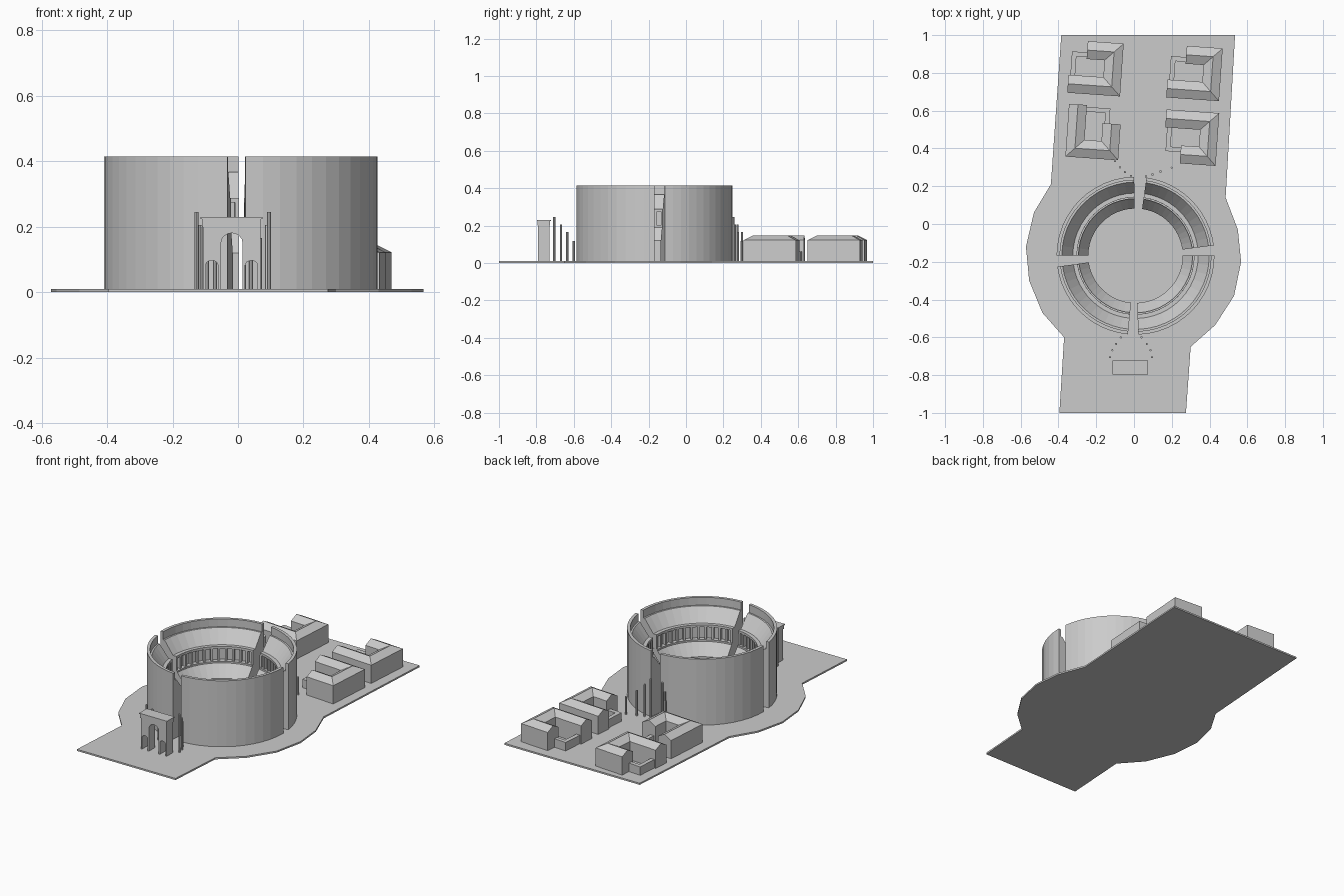
import bpy, bmesh
from math import sin, cos, pi, radians
from mathutils import Matrix, Vector

if "Cube" in bpy.data.objects:
    bpy.data.objects.remove(bpy.data.objects["Cube"], do_unlink=True)

stone = bpy.data.materials.new("pale_grey_stone")
stone.use_nodes = True
stone.diffuse_color = (0.6, 0.6, 0.6, 1)
stone.node_tree.nodes["Principled BSDF"].inputs["Base Color"].default_value = (0.6, 0.6, 0.6, 1)

GROUND = 0.01
RING = Vector((0.008, -0.168, 0))


def finish(name, bm, matrix=Matrix()):
    bmesh.ops.transform(bm, matrix=matrix, verts=bm.verts)
    bmesh.ops.recalc_face_normals(bm, faces=bm.faces)
    mesh = bpy.data.meshes.new(name)
    bm.to_mesh(mesh)
    bm.free()
    mesh.materials.append(stone)
    obj = bpy.data.objects.new(name, mesh)
    bpy.context.collection.objects.link(obj)
    return obj


def prism(bm, points, offset):
    """Extrude a closed 3D outline along an offset."""
    face = bm.faces.new([bm.verts.new(p) for p in points])
    new = bmesh.ops.extrude_face_region(bm, geom=[face], use_keep_orig=True)["geom"]
    verts = [v for v in new if isinstance(v, bmesh.types.BMVert)]
    bmesh.ops.translate(bm, vec=offset, verts=verts)


def box(bm, x0, x1, y0, y1, z0, z1):
    prism(bm, [(x0, y0, z0), (x1, y0, z0), (x1, y1, z0), (x0, y1, z0)], (0, 0, z1 - z0))


def loft(bm, sections):
    """Join matching closed sections into one capped solid."""
    rows = [[bm.verts.new(p) for p in s] for s in sections]
    n = len(rows[0])
    for a, b in zip(rows, rows[1:]):
        for i in range(n):
            bm.faces.new((a[i], a[(i + 1) % n], b[(i + 1) % n], b[i]))
    bm.faces.new(rows[0])
    bm.faces.new(rows[-1])


# Ground plate
outline = [(-0.385, 1), (0.535, 1), (0.485, 0.14), (0.55, -0.03), (0.567, -0.2),
           (0.53, -0.38), (0.43, -0.535), (0.30, -0.65), (0.275, -1), (-0.395, -1),
           (-0.37, -0.6), (-0.485, -0.47), (-0.555, -0.3), (-0.572, -0.12),
           (-0.53, 0.06), (-0.44, 0.21)]
bm = bmesh.new()
prism(bm, [(x, y, 0) for x, y in outline], (0, 0, GROUND))
finish("ground_plate", bm)

# Four tiered arena quadrants with a pillared gallery
profile = [(0.418, GROUND), (0.418, 0.415), (0.40, 0.415), (0.40, 0.367), (0.39, 0.367),
           (0.332, 0.288), (0.31, 0.288), (0.31, 0.274), (0.33, 0.274), (0.33, 0.20),
           (0.302, 0.20), (0.302, 0.19), (0.25, 0.12), (0.25, GROUND)]
quadrants = {"back_left": (7.5, 82), "back_right": (91, 180),
             "front_right": (188, 264.5), "front_left": (272, 360)}
for name, (start, end) in quadrants.items():
    steps = 12
    angles = [radians(start + (end - start) * i / steps) for i in range(steps + 1)]
    bm = bmesh.new()
    loft(bm, [[(r * cos(a), r * sin(a), z) for r, z in profile] for a in angles])
    finish("arena_" + name, bm, Matrix.Translation(RING))
    bm = bmesh.new()
    for a in angles:
        a = min(max(a, angles[0] + 0.02), angles[-1] - 0.02)
        rotated = bmesh.new()
        box(rotated, 0.309, 0.331, -0.006, 0.006, 0.199, 0.275)
        bmesh.ops.rotate(rotated, matrix=Matrix.Rotation(a, 3, 'Z'), verts=rotated.verts)
        piece = bpy.data.meshes.new("pillar")
        rotated.to_mesh(piece)
        rotated.free()
        bm.from_mesh(piece)
        bpy.data.meshes.remove(piece)
    finish("gallery_pillars_" + name, bm, Matrix.Translation(RING))


# Gabled courtyard blocks, open on one side with a low wall
def courtyard_block(name, x, y, turn=0, flip=1):
    h, w, eave, ridge = 0.14, 0.095, 0.122, 0.147
    # Centre line of the U with the direction toward its outside at each point
    c = h - w / 2
    path = [((-h, -c), (0, -1)), ((c, -c), (1, -1)), ((c, c), (1, 1)), ((-0.05, c), (0, 1))]
    gable = [(1, GROUND), (1, eave), (0, ridge), (-1, eave), (-1, GROUND)]
    place = (Matrix.Translation((x, y, 0)) @ Matrix.Rotation(radians(turn - 4), 4, 'Z')
             @ Matrix.Diagonal((1, flip, 1, 1)))
    bm = bmesh.new()
    loft(bm, [[(p[0] + d[0] * s * w / 2, p[1] + d[1] * s * w / 2, z) for s, z in gable]
              for p, d in path])
    finish(name, bm, place)
    bm = bmesh.new()
    box(bm, -0.13, -0.105, -0.05, 0.08, GROUND, 0.062)
    box(bm, -0.105, -0.05, 0.055, 0.08, GROUND, 0.062)
    finish(name + "_low_wall", bm, place)


courtyard_block("block_back_right", -0.204, 0.825)
courtyard_block("block_back_left", 0.32, 0.80)
courtyard_block("block_middle_right", -0.214, 0.487, turn=-90)
courtyard_block("block_middle_left", 0.302, 0.457, flip=-1)


# Gate: one outline that runs in and out of three pointed arches
def arch(x0, x1, spring, peak):
    mid, half = (x0 + x1) / 2, (x1 - x0) / 2
    curve = [(mid - half * cos(t * pi / 8), spring + (peak - spring) * sin(t * pi / 8))
             for t in range(9)]
    return [(x0, GROUND)] + curve + [(x1, GROUND)]


gate = [(-0.107, GROUND)]
for opening in ((-0.099, -0.061, 0.082, 0.097), (-0.052, 0.014, 0.15, 0.181),
                (0.022, 0.06, 0.082, 0.097)):
    gate += arch(*opening)
gate += [(0.068, GROUND), (0.068, 0.20), (-0.107, 0.20)]
bm = bmesh.new()
prism(bm, [(x, -0.79, z) for x, z in gate], (0, 0.06, 0))
finish("gate_arches", bm)
bm = bmesh.new()
box(bm, -0.11, 0.071, -0.794, -0.726, 0.20, 0.224)
box(bm, -0.114, 0.075, -0.797, -0.723, 0.224, 0.23)
finish("gate_attic", bm)

# Curved rows of posts, stepping down in height
rows = {"front_right": [(-0.127, -0.705), (-0.115, -0.668), (-0.095, -0.635), (-0.07, -0.60)],
        "front_left": [(0.095, -0.705), (0.088, -0.668), (0.068, -0.635), (0.04, -0.60)],
        "back_right": [(-0.016, 0.254), (-0.048, 0.275), (-0.074, 0.30), (-0.10, 0.333)],
        "back_left": [(0.063, 0.252), (0.098, 0.262), (0.14, 0.278), (0.20, 0.298)]}
for name, spots in rows.items():
    bm = bmesh.new()
    for (x, y), top in zip(spots, (0.245, 0.205, 0.165, 0.118)):
        bmesh.ops.create_cone(bm, cap_ends=True, segments=8, radius1=0.006, radius2=0.006,
                              depth=top - GROUND,
                              matrix=Matrix.Translation((x, y, (top + GROUND) / 2)))
    finish("posts_" + name, bm)
